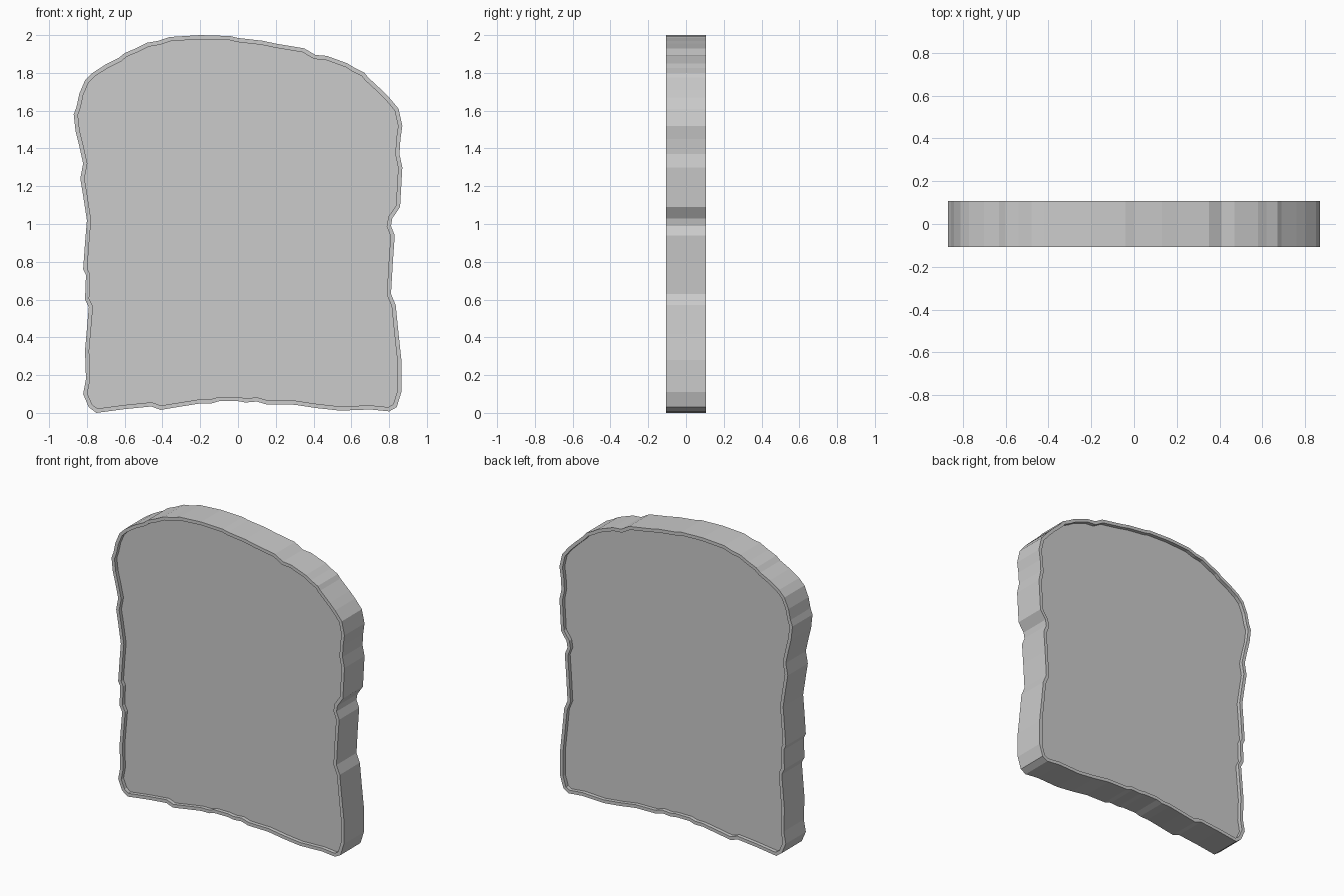
import bpy, bmesh
from mathutils import Vector

if "Cube" in bpy.data.objects:
    bpy.data.objects.remove(bpy.data.objects["Cube"])

HALF = 0.107      # half the slice thickness
RIM = 0.022       # crust width
RECESS = 0.025    # depth of the crumb below the crust rim

# Wavy outline (x, z), counter-clockwise seen from the front
base = [(-.75, 0), (-.6, .02), (-.46, .034), (-.41, .016), (-.3, .034), (-.2, .05),
        (-.14, .05), (-.1, .062), (0, .062), (.04, .055), (.1, .06), (.15, .045),
        (.3, .043), (.42, .025), (.54, .012), (.7, .018), (.8, .008)]
right_side = [(.84, .03), (.865, .11), (.865, .28), (.85, .42), (.835, .57), (.81, .63),
              (.82, .8), (.83, .94), (.81, .99), (.817, 1.03), (.858, 1.09), (.87, 1.3),
              (.855, 1.37), (.86, 1.45), (.87, 1.52), (.85, 1.61)]
dome = [(.8, 1.67), (.76, 1.71), (.69, 1.775), (.67, 1.8), (.62, 1.825), (.58, 1.85),
        (.47, 1.89), (.41, 1.895), (.35, 1.93), (.2, 1.955), (.13, 1.97), (0, 1.985),
        (-.04, 1.995), (-.2, 2.0), (-.36, 1.99), (-.42, 1.97), (-.48, 1.96),
        (-.54, 1.93), (-.6, 1.905), (-.63, 1.88), (-.7, 1.845), (-.77, 1.8)]
left_side = [(-.81, 1.76), (-.84, 1.69), (-.855, 1.62), (-.87, 1.58), (-.86, 1.49),
             (-.84, 1.41), (-.82, 1.32), (-.835, 1.24), (-.82, 1.15), (-.8, 1.02),
             (-.81, .9), (-.82, .76), (-.805, .73), (-.81, .6), (-.79, .56),
             (-.81, .33), (-.805, .18), (-.82, .1), (-.79, .03)]
outer = [Vector(p) for p in base + right_side + dome + left_side]


def inset(points, width):
    """Offset a closed outline inward with mitred corners."""
    result = []
    for i, p in enumerate(points):
        a = (p - points[i - 1]).normalized()
        b = (points[(i + 1) % len(points)] - p).normalized()
        na, nb = Vector((-a.y, a.x)), Vector((-b.y, b.x))
        result.append(p + (na + nb) * width / max(1 + na.dot(nb), 0.5))
    return result


inner = inset(outer, RIM)
bm = bmesh.new()


def ring(points, y):
    return [bm.verts.new((p.x, y, p.y)) for p in points]


# Front crumb, front rim, outer crust, back rim, back crumb
rings = [ring(inner, -HALF + RECESS), ring(inner, -HALF), ring(outer, -HALF),
         ring(outer, HALF), ring(inner, HALF), ring(inner, HALF - RECESS)]
for r, s in zip(rings, rings[1:]):
    for i in range(len(r)):
        j = (i + 1) % len(r)
        bm.faces.new((r[i], r[j], s[j], s[i]))
bm.faces.new(rings[0])
bm.faces.new(rings[-1][::-1])
bmesh.ops.recalc_face_normals(bm, faces=bm.faces)

mesh = bpy.data.meshes.new("bread_slice")
bm.to_mesh(mesh)
bm.free()
bpy.context.collection.objects.link(bpy.data.objects.new("bread_slice", mesh))
